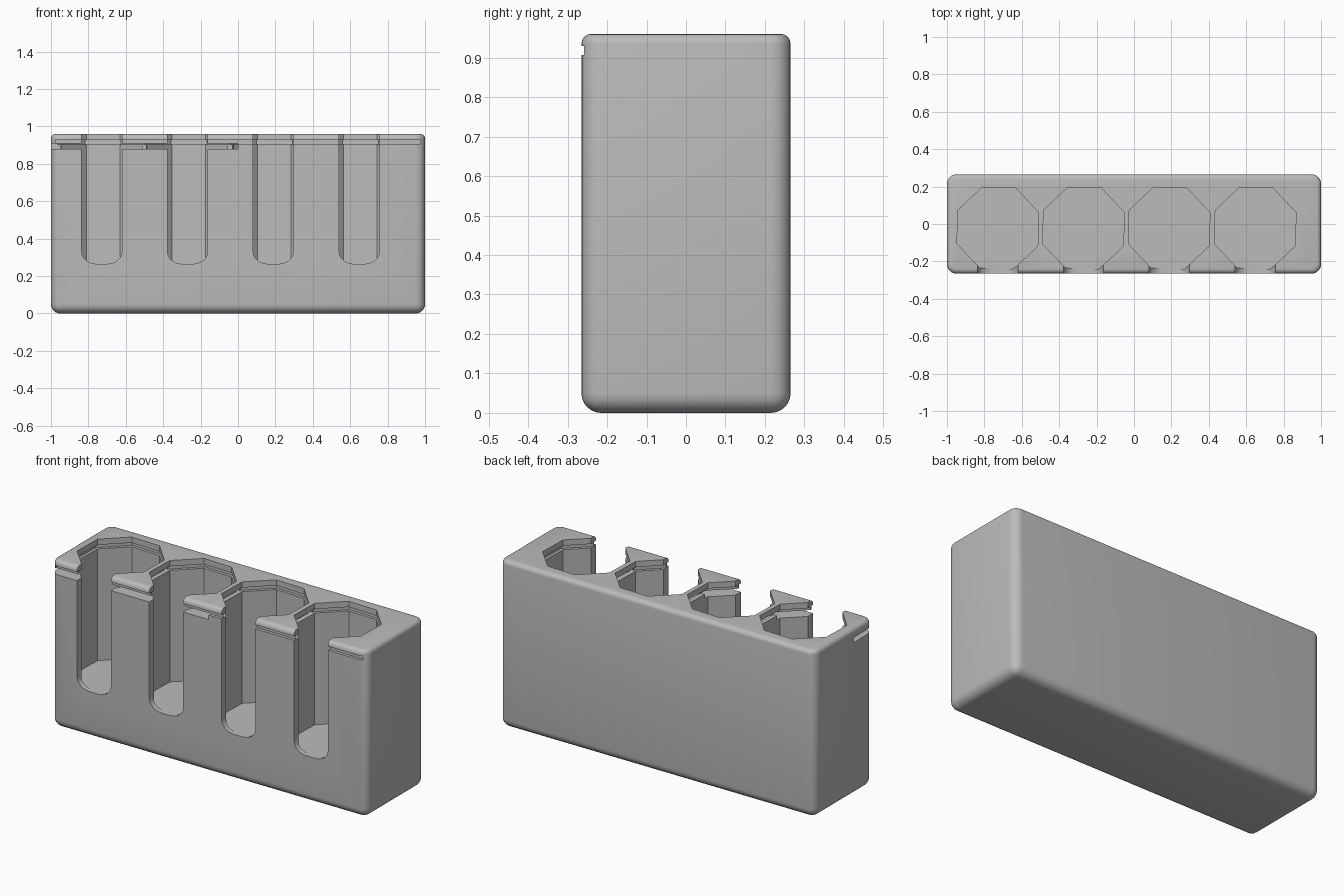
import bpy, bmesh, math

if "Cube" in bpy.data.objects:
    bpy.data.objects.remove(bpy.data.objects["Cube"])

grey = bpy.data.materials.new("plain grey")
grey.diffuse_color = (0.5, 0.5, 0.5, 1)
grey.use_nodes = True
grey.node_tree.nodes["Principled BSDF"].inputs["Base Color"].default_value = grey.diffuse_color


def finish(bm, name):
    bmesh.ops.recalc_face_normals(bm, faces=bm.faces)
    me = bpy.data.meshes.new(name)
    bm.to_mesh(me)
    bm.free()
    ob = bpy.data.objects.new(name, me)
    bpy.context.collection.objects.link(ob)
    me.materials.append(grey)
    return ob


def box(name, x0, x1, y0, y1, z0, z1):
    bm = bmesh.new()
    bmesh.ops.create_cube(bm, size=1)
    for v in bm.verts:
        v.co = ((x0 + x1) / 2 + v.co.x * (x1 - x0),
                (y0 + y1) / 2 + v.co.y * (y1 - y0),
                (z0 + z1) / 2 + v.co.z * (z1 - z0))
    return finish(bm, name)


def prism(name, pts, offset):
    """Extrude a closed outline by an offset vector."""
    bm = bmesh.new()
    f = bm.faces.new([bm.verts.new(p) for p in pts])
    top = bmesh.ops.extrude_face_region(bm, geom=[f])["geom"]
    bmesh.ops.translate(bm, vec=offset,
                        verts=[g for g in top if isinstance(g, bmesh.types.BMVert)])
    return finish(bm, name)


def octagon(name, cx, apothem, z0, z1):
    r = apothem / math.cos(math.pi / 8)
    turn = math.pi / 8 - 0.03
    pts = [(cx + r * math.cos(turn + i * math.pi / 4),
            -0.022 + r * math.sin(turn + i * math.pi / 4), z0) for i in range(8)]
    return prism(name, pts, (0, 0, z1 - z0))


def slot(name, cx):
    """Front opening with rounded bottom corners."""
    hw, rx, rz, zb = 0.1075, 0.08, 0.065, 0.265
    pts = [(cx + hw, -0.4, 1.1), (cx - hw, -0.4, 1.1)]
    for side, angles in ((-1, range(0, 91, 15)), (1, range(90, -1, -15))):
        for a in angles:
            t = math.radians(a)
            pts.append((cx + side * (hw - rx + rx * math.cos(t)), -0.4,
                        zb + rz - rz * math.sin(t)))
    return prism(name, pts, (0, 0.27, 0))


# Block with rounded sides, bottom and a tighter top edge
bm = bmesh.new()
bmesh.ops.create_cube(bm, size=1)
for v in bm.verts:
    v.co = (v.co.x * 2, v.co.y * 0.53, (v.co.z + 0.5) * 0.96)
edges = [e for e in bm.edges if min(v.co.z for v in e.verts) < 0.5]
bmesh.ops.bevel(bm, geom=edges, offset=0.05, segments=6, profile=0.5, affect='EDGES')
rim = [e for e in bm.edges if all(v.co.z > 0.955 for v in e.verts)]
bmesh.ops.bevel(bm, geom=rim, offset=0.025, segments=4, profile=0.5, affect='EDGES')
block = finish(bm, "holder_block")

cutters = []
for cx in (-0.728, -0.27, 0.188, 0.648):
    cutters.append(octagon("pocket_cutter", cx, 0.216, 0.264, 1.1))
    cutters.append(octagon("pocket_groove_cutter", cx, 0.232, 0.904, 0.927))
    cutters.append(slot("slot_cutter", cx))
# Narrow groove along the front lip, and the wider gap under its left half
cutters.append(box("lip_groove_cutter", -0.975, 0.975, -0.4, -0.248, 0.906, 0.929))
cutters.append(box("gap_cutter", -1.1, 0.0, -0.4, -0.09, 0.88, 0.908))

for c in cutters:
    m = block.modifiers.new("cut", 'BOOLEAN')
    m.operation, m.solver, m.object = 'DIFFERENCE', 'EXACT', c
    bpy.context.view_layer.objects.active = block
    bpy.ops.object.modifier_apply(modifier=m.name)
    bpy.data.objects.remove(c)

bpy.ops.object.select_all(action='DESELECT')
block.select_set(True)
bpy.context.view_layer.objects.active = block
bpy.ops.object.shade_smooth_by_angle(angle=math.radians(30))
